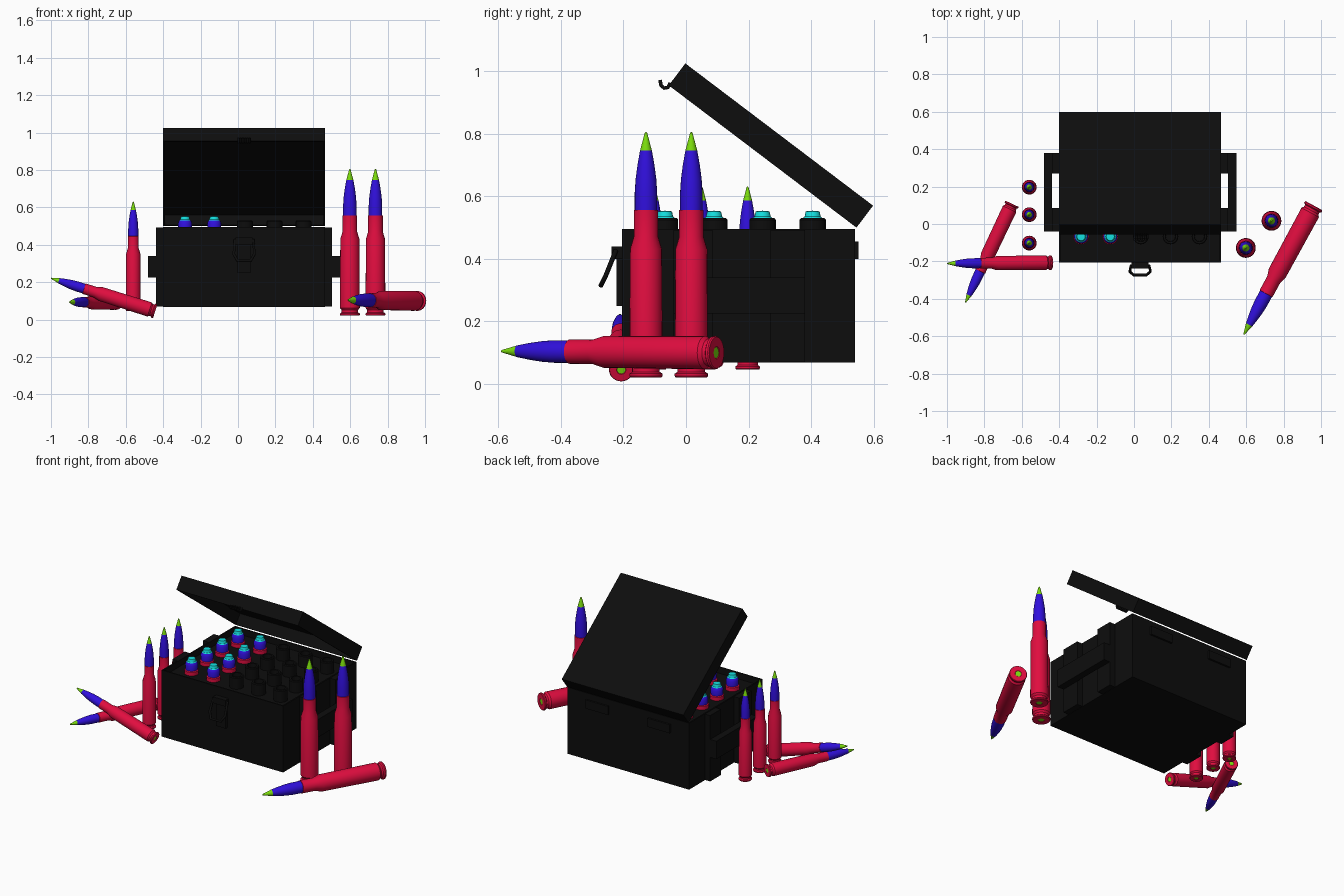
import bpy, bmesh, math
from mathutils import Vector

cube = bpy.data.objects.get("Cube")
if cube:
    bpy.data.objects.remove(cube, do_unlink=True)


def material(name, rgb):
    m = bpy.data.materials.new(name)
    m.use_nodes = True
    m.diffuse_color = (*rgb, 1)
    m.node_tree.nodes["Principled BSDF"].inputs["Base Color"].default_value = (*rgb, 1)
    return m


BLACK = material("black", (0.004, 0.004, 0.004))
RED = material("crimson", (0.75, 0.004, 0.05))
BLUE = material("blue", (0.03, 0.005, 0.72))
GREEN = material("green", (0.2, 0.72, 0.004))
CYAN = material("cyan", (0.007, 0.75, 0.75))


def add(name, bm, mats, smooth=False):
    bmesh.ops.recalc_face_normals(bm, faces=bm.faces)
    mesh = bpy.data.meshes.new(name)
    bm.to_mesh(mesh)
    bm.free()
    ob = bpy.data.objects.new(name, mesh)
    bpy.context.collection.objects.link(ob)
    for m in mats:
        mesh.materials.append(m)
    if smooth:
        bpy.ops.object.select_all(action='DESELECT')
        ob.select_set(True)
        bpy.context.view_layer.objects.active = ob
        bpy.ops.object.shade_smooth_by_angle(angle=math.radians(35))
    return ob


def box_mesh(lo, hi):
    bm = bmesh.new()
    bmesh.ops.create_cube(bm, size=1)
    for v in bm.verts:
        v.co = [(a + b) / 2 + c * (b - a) for a, b, c in zip(lo, hi, v.co)]
    bm.normal_update()
    return bm


def box(name, lo, hi):
    return add(name, box_mesh(lo, hi), [BLACK])


def open_box(name, lo, hi, side, wall, depth):
    """Box hollowed from its top (side 1) or bottom (side -1)."""
    bm = box_mesh(lo, hi)
    face = max(bm.faces, key=lambda f: f.normal.z * side)
    bmesh.ops.inset_individual(bm, faces=[face], thickness=wall)
    inner = bmesh.ops.extrude_discrete_faces(bm, faces=[face])["faces"][0]
    bmesh.ops.translate(bm, verts=inner.verts, vec=(0, 0, -side * depth))
    return add(name, bm, [BLACK])


def lathe(name, sections, sides=24, scale=1):
    """Spin (material, [(radius, z), ...]) sections around z."""
    bm = bmesh.new()
    for i, (_, points) in enumerate(sections):
        rings = []
        for r, z in points:
            if r == 0:
                rings.append([bm.verts.new((0, 0, z * scale))])
            else:
                angles = [math.tau * k / sides for k in range(sides)]
                rings.append([bm.verts.new((r * scale * math.cos(a), r * scale * math.sin(a),
                                            z * scale)) for a in angles])
        for a, b in zip(rings, rings[1:]):
            for k in range(sides):
                quad = [a[k % len(a)], a[(k + 1) % sides % len(a)],
                        b[(k + 1) % sides % len(b)], b[k % len(b)]]
                bm.faces.new(list(dict.fromkeys(quad))).material_index = i
    bmesh.ops.remove_doubles(bm, verts=bm.verts, dist=1e-5)
    return add(name, bm, [m for m, _ in sections], True)


def wire(name, points, radius, cyclic=False, width=0):
    cu = bpy.data.curves.new(name, 'CURVE')
    cu.dimensions = '3D'
    cu.bevel_depth = radius
    cu.bevel_resolution = 2
    cu.extrude = width
    sp = cu.splines.new('POLY')
    sp.points.add(len(points) - 1)
    for p, co in zip(sp.points, points):
        p.co = (*co, 1)
    sp.use_cyclic_u = cyclic
    ob = bpy.data.objects.new(name, cu)
    bpy.context.collection.objects.link(ob)
    cu.materials.append(BLACK)
    return ob


# Box body with a shallow tray at the top
X0, X1 = -0.40, 0.465
MID = (X0 + X1) / 2
open_box("box_body", (X0, -0.205, 0.068), (X1, 0.54, 0.495), 1, 0.012, 0.04)

# Tilted hollow lid
lid = open_box("lid", (X0, -0.753, 0), (X1, 0, 0.088), -1, 0.012, 0.07)
lid.location = (0, 0.545, 0.5)
lid.rotation_euler.x = math.radians(-37.15)

# Lid hook: a row of arcs forming a curled catch
hook = [(-0.05, 0.962), (-0.058, 0.948), (-0.07, 0.946), (-0.08, 0.955), (-0.083, 0.972)]
for k in range(6):
    x = MID - 0.03 + 0.012 * k
    wire("lid_hook", [(x, y, z) for y, z in hook], 0.006)

# Side brackets and carrying bars
for sign, edge, side in ((1, X1, "left"), (-1, X0, "right")):
    def span(a, b):
        return sorted((edge + sign * a, edge + sign * b))
    for y0, y1 in ((-0.04, 0.085), (0.27, 0.38)):
        a, b = span(-0.005, 0.038)
        box(side + "_bracket", (a, y0, 0.07), (b, y1, 0.493))
    a, b = span(0.038, 0.082)
    box(side + "_carry_bar", (a, -0.04, 0.225), (b, 0.38, 0.34))

# Rear hinges
for x in (-0.19, 0.25):
    box("hinge", (x - 0.08, 0.535, 0.4), (x + 0.08, 0.552, 0.455))

# Front latch: plate, pivot and wire loop
box("latch_plate", (MID - 0.035, -0.222, 0.25), (MID + 0.035, -0.2, 0.42))
box("latch_pivot", (MID - 0.045, -0.238, 0.4), (MID + 0.045, -0.2, 0.44))
wire("latch_loop", [(MID - 0.05, -0.225, 0.425), (MID + 0.05, -0.225, 0.425),
                    (MID + 0.055, -0.255, 0.35), (MID + 0.035, -0.272, 0.315),
                    (MID - 0.035, -0.272, 0.315), (MID - 0.055, -0.255, 0.35)], 0.008, True)

# Rounds: primer, case, bullet and tip, spun from one profile
ROUND = [
    (GREEN, [(0, 0.002), (0.018, 0.002)]),
    (RED, [(0.018, 0.002), (0.02, 0), (0.05, 0), (0.053, 0.004), (0.053, 0.012), (0.044, 0.018),
           (0.044, 0.03), (0.053, 0.042), (0.051, 0.41), (0.039, 0.45), (0.039, 0.535),
           (0.036, 0.536)]),
    (BLUE, [(0.036, 0.536), (0.036, 0.59), (0.033, 0.635), (0.027, 0.68), (0.019, 0.725)]),
    (GREEN, [(0.019, 0.725), (0.011, 0.755), (0.004, 0.782), (0, 0.785)]),
]


def cartridge(name, base, tip, scale):
    ob = lathe(name, ROUND, 24, scale)
    ob.location = base
    direction = Vector(tip) - Vector(base)
    ob.rotation_mode = 'QUATERNION'
    ob.rotation_quaternion = direction.to_track_quat('Z', 'Y')


SMALL = 0.745
for x, y in ((0.598, -0.128), (0.735, 0.017)):
    cartridge("large_round_standing", (x, y, 0.021), (x, y, 1), 1)
for y in (-0.102, 0.05, 0.197):
    cartridge("small_round_standing", (-0.56, y, 0.047), (-0.56, y, 1), SMALL)
cartridge("large_round_lying", (0.962, 0.098, 0.1), (0.585, -0.595, 0.105), 1)
cartridge("small_round_lying", (-0.652, 0.108, 0.092), (-0.905, -0.428, 0.094), SMALL)
cartridge("small_round_leaning", (-0.443, -0.207, 0.045), (-1.0, -0.211, 0.222), SMALL)

# Stored rounds in two columns, dark empty tubes in the other three
STORED = [
    (RED, [(0.042, 0.44), (0.042, 0.478), (0.036, 0.482)]),
    (BLUE, [(0.036, 0.482), (0.038, 0.515), (0.031, 0.531)]),
    (CYAN, [(0.031, 0.531), (0.026, 0.535), (0.022, 0.552), (0, 0.554)]),
]
TUBE = [(BLACK, [(0.042, 0.44), (0.042, 0.525), (0.038, 0.53), (0.028, 0.53),
                 (0.026, 0.47), (0, 0.47)])]
for col, x in enumerate((-0.283, -0.127, 0.037, 0.195, 0.35)):
    for y in (-0.067, 0.09, 0.245, 0.405):
        stored = col < 2
        ob = lathe("stored_round" if stored else "empty_tube", STORED if stored else TUBE, 16)
        ob.location = (x, y, 0)
